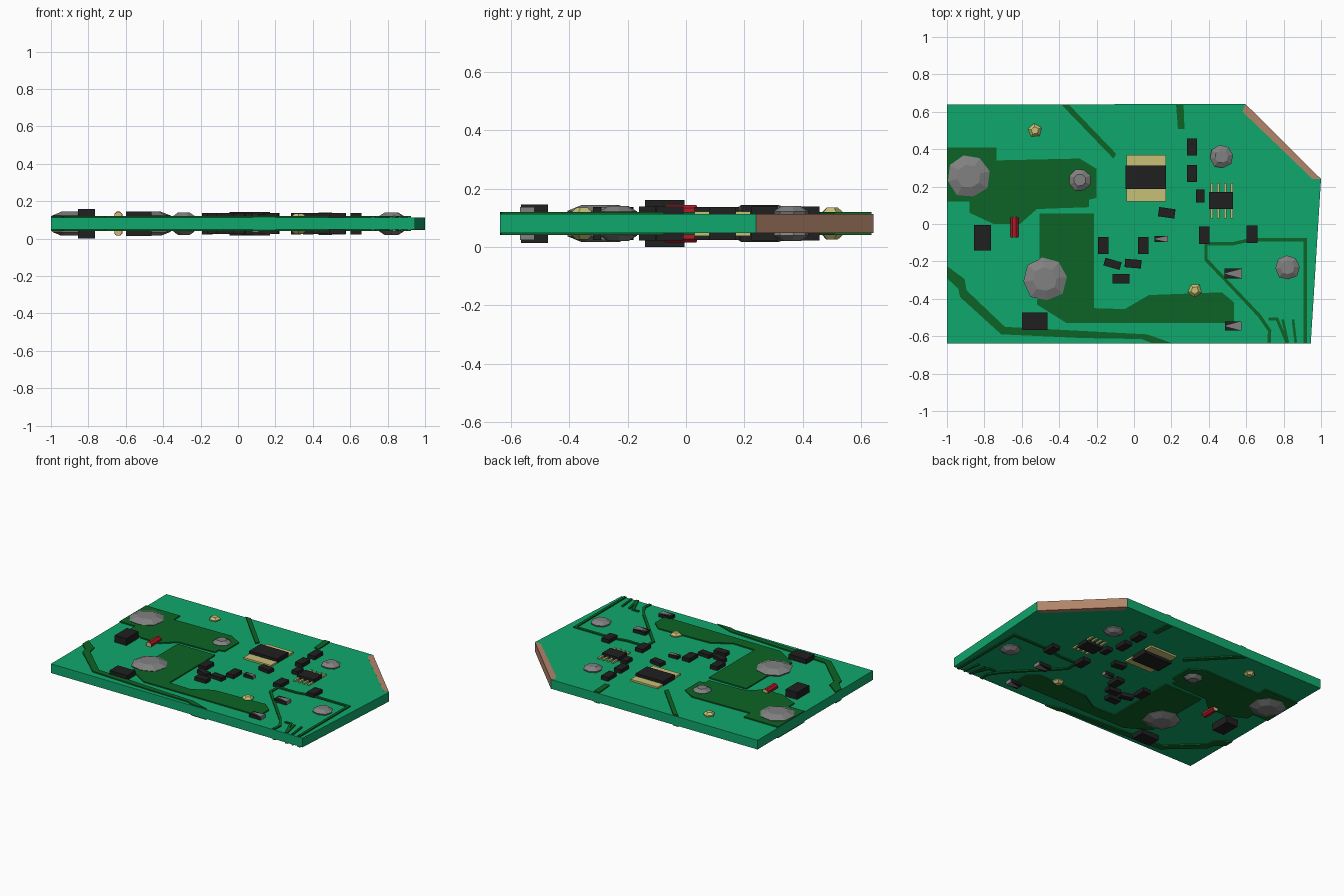
import bpy, bmesh, math, random
from mathutils import Vector

if "Cube" in bpy.data.objects:
    bpy.data.objects.remove(bpy.data.objects["Cube"])

random.seed(4)
MID, TOP = 0.08, 0.032     # board mid height, half thickness


def mat(name, *rgb):
    m = bpy.data.materials.new(name)
    m.diffuse_color = (*rgb, 1)
    m.use_nodes = True
    m.node_tree.nodes["Principled BSDF"].inputs["Base Color"].default_value = m.diffuse_color
    return m


GREEN = mat("board_green", 0.005, 0.39, 0.15)
DARK = mat("trace_green", 0.004, 0.127, 0.02)
BLACK = mat("chip_black", 0.014, 0.014, 0.014)
GOLD = mat("pad_gold", 0.58, 0.53, 0.18)
RED = mat("component_red", 0.45, 0.01, 0.02)
BROWN = mat("edge_brown", 0.44, 0.23, 0.14)
GREY = mat("solder_grey", 0.22, 0.22, 0.22)


def finish(name, bm, material, mirror=True):
    bmesh.ops.recalc_face_normals(bm, faces=bm.faces)
    me = bpy.data.meshes.new(name)
    bm.to_mesh(me)
    bm.free()
    me.materials.append(material)
    ob = bpy.data.objects.new(name, me)
    ob.location.z = MID
    bpy.context.collection.objects.link(ob)
    if mirror:             # same part on the underside
        mod = ob.modifiers.new("underside", "MIRROR")
        mod.use_axis = (False, False, True)
        mod.use_mirror_merge = False
    return ob


def prism(name, pts, z0, z1, material, mirror=True):
    bm = bmesh.new()
    f = bm.faces.new([bm.verts.new((x, y, z0)) for x, y in pts])
    r = bmesh.ops.extrude_face_region(bm, geom=[f])
    for v in r["geom"]:
        if isinstance(v, bmesh.types.BMVert):
            v.co.z = z1
    return finish(name, bm, material, mirror)


def box(name, x, y, w, h, top, material, rot=0):
    c, s = math.cos(math.radians(rot)), math.sin(math.radians(rot))
    pts = [(x + a * w / 2 * c - b * h / 2 * s, y + a * w / 2 * s + b * h / 2 * c)
           for a, b in ((-1, -1), (1, -1), (1, 1), (-1, 1))]
    return prism(name, pts, TOP - 0.004, top, material)


def track(name, pts, w):
    # flat ribbon with mitred corners
    p = [Vector(q) for q in pts]
    left, right = [], []
    for i, q in enumerate(p):
        d0 = (q - p[i - 1]).normalized() if i else (p[1] - q).normalized()
        d1 = (p[i + 1] - q).normalized() if i < len(p) - 1 else d0
        n0, n1 = Vector((-d0.y, d0.x)), Vector((-d1.y, d1.x))
        m = (n0 + n1).normalized()
        m *= w / 2 / m.dot(n0)
        left.append(q + m)
        right.append(q - m)
    prism(name, left + right[::-1], TOP, 0.04, DARK)


def blob(name, x, y, r, top, material, n=8):
    # irregular faceted lump: narrow foot, wide waist, small crown
    bm = bmesh.new()
    a0 = random.random()
    rings = []
    for f, z in ((0.93, TOP - 0.003), (1.0, TOP + (top - TOP) * 0.35), (0.55, top)):
        ring = []
        for i in range(n):
            a = a0 + 2 * math.pi * i / n
            k = r * f * (1 + 0.06 * math.sin(3 * i + a0))
            ring.append(bm.verts.new((x + k * math.cos(a), y + k * math.sin(a), z)))
        rings.append(ring)
    for lo, hi in zip(rings, rings[1:]):
        for i in range(n):
            j = (i + 1) % n
            bm.faces.new((lo[i], lo[j], hi[j], hi[i]))
    bm.faces.new(rings[0])
    bm.faces.new(rings[-1])
    finish(name, bm, material)


# board and bare cut corner
prism("board", [(-1, -.638), (.945, -.638), (1, .24), (.594, .642), (-1, .638)],
      -TOP, TOP, GREEN, False)
prism("cut_corner_edge", [(.595, .6425), (.58, .6), (.955, .24), (1.0, .2405)],
      -TOP - .0005, TOP + .0005, BROWN, False)

# copper pours
prism("upper_pour", [(-1, .41), (-.735, .41), (-.735, .34), (-.29, .35), (-.2, .295),
      (-.2, .14), (-.24, .13), (-.24, .09), (-.52, .08), (-.61, 0), (-.75, 0),
      (-.88, .06), (-.88, .12), (-1, .12)], TOP, .04, DARK)
prism("lower_pour", [(-.505, .055), (-.215, .055), (-.215, -.45), (-.05, -.455),
      (.08, -.38), (.47, -.365), (.535, -.42), (.535, -.53), (-.36, -.53),
      (-.52, -.43), (-.505, -.3)], TOP, .04, DARK)
prism("corner_trace", [(-1, -.225), (-.905, -.295), (-.895, -.355), (-.69, -.55),
      (.07, -.59), (.2, -.636), (.095, -.636), (.04, -.615), (-.27, -.61),
      (-.71, -.59), (-.93, -.39), (-.94, -.345), (-1, -.29)], TOP, .04, DARK)
prism("diagonal_trace", [(-.385, .635), (-.345, .635), (-.095, .375), (-.11, .35)],
      TOP, .04, DARK)
prism("short_trace", [(.225, .637), (.265, .637), (.27, .508), (.235, .508)],
      TOP, .04, DARK)

# thin tracks
track("loop_track", [(.915, -.635), (.915, -.085), (.62, -.085), (.53, -.105),
      (.385, -.105), (.385, -.19), (.67, -.49), (.725, -.57), (.722, -.635)], .018)
track("edge_track", [(.72, -.508), (.765, -.508), (.818, -.635)], .016)
track("edge_track", [(.795, -.51), (.822, -.635)], .014)
track("edge_track", [(.85, -.51), (.865, -.635)], .014)

# solder lumps and gold beads
for x, y, r, t in ((-.885, .255, .115, .064), (-.477, -.295, .118, .064),
                   (-.29, .235, .06, .06), (.467, .36, .063, .06), (.82, -.233, .066, .06)):
    blob("solder_lump", x, y, r, t, GREY)
for x, y in ((-.53, .5), (.325, -.355)):
    blob("gold_bead", x, y, .038, .055, GOLD, 5)

# main chip with pads, small chip with pins
box("main_chip_pads", .065, .245, .21, .25, .044, GOLD)
box("main_chip", .063, .25, .215, .125, .063, BLACK)
box("small_chip", .465, .125, .13, .092, .056, BLACK)
for x in (.415, .45, .487, .522):
    for s in (-1, 1):
        box("chip_pin", x, .125 + s * .068, .014, .055, .042, GOLD)

# surface mounted blocks: x, y, width, depth, top, turn
for x, y, w, h, t, rot in (
        (-.81, -.073, .09, .135, .08, 0), (-.53, -.52, .135, .092, .066, 0),
        (.31, .412, .055, .092, .058, 0), (.31, .27, .055, .092, .058, 0),
        (.355, .15, .045, .068, .056, 0), (.175, .06, .088, .05, .056, -8),
        (-.165, -.115, .057, .092, .058, 0), (.05, -.115, .057, .092, .058, 0),
        (-.115, -.213, .09, .042, .056, -16), (-.005, -.212, .088, .045, .056, -5),
        (-.07, -.293, .09, .052, .056, 0), (.375, -.06, .057, .092, .058, 0),
        (.63, -.055, .058, .092, .058, 0), (.53, -.265, .093, .055, .054, 0),
        (.53, -.545, .088, .05, .054, 0), (.145, -.08, .07, .034, .052, 0)):
    box("block_component", x, y, w, h, t, BLACK, rot)

# grey wedges on the three two-tone blocks
for x, y, w, h, t in ((.53, -.265, .095, .05, .056), (.53, -.545, .09, .05, .057),
                      (.145, -.08, .072, .034, .054)):
    prism("grey_wedge", [(x - w / 2, y), (x + w / 2, y - h / 2), (x + w / 2, y + h / 2)],
          TOP - .003, t, GREY)

# red cylinder component with gold ends
for name, y, ln, r, m in (("red_component", -.017, .106, .023, RED),
                          ("gold_end", -.017, .110, .019, GOLD)):
    bm = bmesh.new()
    ring = [(-.64 + r * math.cos(a), .045 + r * .9 * math.sin(a))
            for a in (math.pi * (2 * i + 1) / 8 for i in range(8))]
    f = bm.faces.new([bm.verts.new((x, y - ln / 2, z)) for x, z in ring])
    ext = bmesh.ops.extrude_face_region(bm, geom=[f])
    for v in ext["geom"]:
        if isinstance(v, bmesh.types.BMVert):
            v.co.y = y + ln / 2
    finish(name, bm, m)
